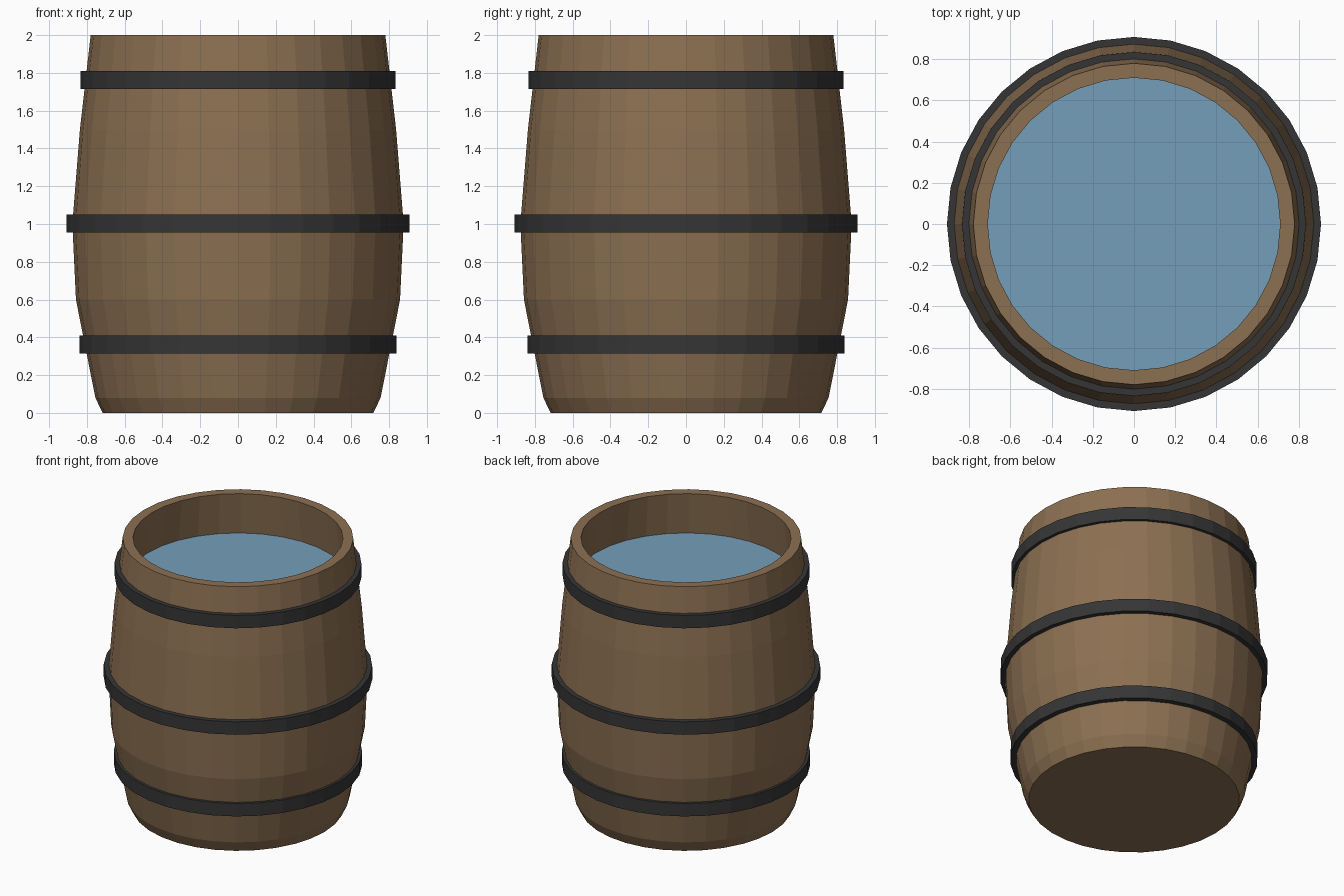
import bpy
import math

SIDES = 32

if "Cube" in bpy.data.objects:
    bpy.data.objects.remove(bpy.data.objects["Cube"])


def material(name, rgb):
    mat = bpy.data.materials.new(name)
    mat.use_nodes = True
    mat.diffuse_color = (*rgb, 1)
    mat.node_tree.nodes["Principled BSDF"].inputs["Base Color"].default_value = (*rgb, 1)
    return mat


def lathe(name, profile, mat, closed=False):
    """Spin (radius, height) points round z; open profiles are capped at both ends."""
    verts, faces = [], []
    for r, z in profile:
        for i in range(SIDES):
            a = math.tau * i / SIDES
            verts.append((r * math.cos(a), r * math.sin(a), z))
    n = len(profile)
    for k in range(n if closed else n - 1):
        low, high = k * SIDES, (k + 1) % n * SIDES
        for i in range(SIDES):
            j = (i + 1) % SIDES
            faces.append((low + i, low + j, high + j, high + i))
    if not closed:
        faces.append(tuple(reversed(range(SIDES))))
        faces.append(tuple(range((n - 1) * SIDES, n * SIDES)))
    mesh = bpy.data.meshes.new(name)
    mesh.from_pydata(verts, [], faces)
    mesh.materials.append(mat)
    obj = bpy.data.objects.new(name, mesh)
    bpy.context.collection.objects.link(obj)
    return obj


wood = material("brown wood", (0.262, 0.162, 0.084))
iron = material("dark iron", (0.036, 0.036, 0.036))
blue = material("water blue", (0.178, 0.345, 0.497))

# Staved body: outer wall up, over the rim, and down the inside to the floor
outer = [(0.717, 0), (0.755, 0.08), (0.858, 0.6), (0.877, 1.0), (0.837, 1.5), (0.78, 2)]
inner = [(0.71, 2), (0.767, 1.5), (0.805, 1.0), (0.788, 0.6), (0.685, 0.08)]
lathe("barrel_body", outer + inner, wood)

# Water surface, its edge just inside the wall
lathe("water", [(0.75, 1.66), (0.75, 1.69)], blue)

# Hoops, sunk slightly into the staves
for name, radius, z in (("lower_hoop", 0.84, 0.362),
                        ("middle_hoop", 0.908, 1.003),
                        ("upper_hoop", 0.835, 1.763)):
    h, t = 0.048, 0.05
    lathe(name, [(radius, z - h), (radius, z + h),
                 (radius - t, z + h), (radius - t, z - h)], iron, closed=True)
